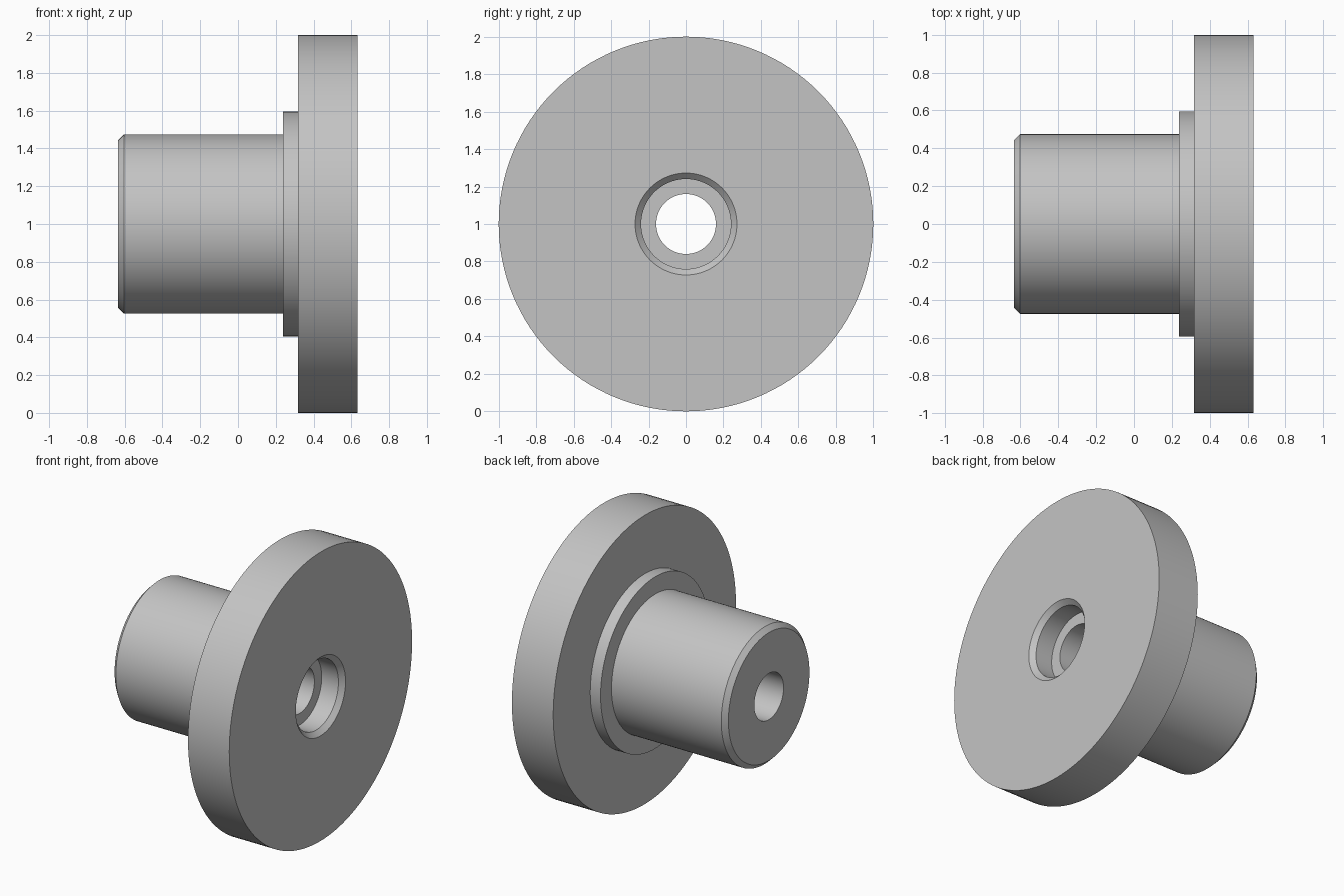
import bpy, bmesh, math
from mathutils import Vector

cube = bpy.data.objects.get("Cube")
if cube:
    bpy.data.objects.remove(cube, do_unlink=True)

# Plain grey metal
metal = bpy.data.materials.new("grey metal")
metal.use_nodes = True
grey = (0.55, 0.55, 0.55, 1)
metal.diffuse_color = grey
metal.node_tree.nodes["Principled BSDF"].inputs["Base Color"].default_value = grey

# Main dimensions along the axis and radii
LEFT, RIGHT = -0.635, 0.633
COLLAR, FLANGE = 0.238, 0.317
SHAFT_R, COLLAR_R, FLANGE_R = 0.475, 0.595, 1.0
BORE_R, SEAT_R = 0.16, 0.24
CHAMFER = 0.032
SEAT_DEPTH = 0.16

# Closed half section (x, radius): outside first, then back through the bore
section = [
    (LEFT, BORE_R),
    (LEFT, SHAFT_R - CHAMFER),
    (LEFT + CHAMFER, SHAFT_R),
    (COLLAR, SHAFT_R),
    (COLLAR, COLLAR_R),
    (FLANGE, COLLAR_R),
    (FLANGE, FLANGE_R),
    (RIGHT, FLANGE_R),
    (RIGHT, SEAT_R + CHAMFER),
    (RIGHT - CHAMFER, SEAT_R),
    (RIGHT - SEAT_DEPTH, SEAT_R),
    (RIGHT - SEAT_DEPTH, BORE_R),
]


def revolve(name, profile, steps=128):
    """Spin a closed profile around the horizontal axis at z = 1."""
    bm = bmesh.new()
    verts = [bm.verts.new((x, 0, 1 + r)) for x, r in profile]
    edges = [bm.edges.new((a, b)) for a, b in zip(verts, verts[1:] + verts[:1])]
    bmesh.ops.spin(bm, geom=verts + edges, cent=Vector((0, 0, 1)),
                   axis=Vector((1, 0, 0)), angle=math.tau, steps=steps)
    bmesh.ops.remove_doubles(bm, verts=bm.verts, dist=1e-4)
    bmesh.ops.recalc_face_normals(bm, faces=bm.faces)
    mesh = bpy.data.meshes.new(name)
    bm.to_mesh(mesh)
    bm.free()
    mesh.materials.append(metal)
    obj = bpy.data.objects.new(name, mesh)
    bpy.context.collection.objects.link(obj)
    return obj


# Flanged bushing with collar, chamfered hub and counterbored hole
bushing = revolve("flanged_bushing", section)
bpy.ops.object.select_all(action="DESELECT")
bushing.select_set(True)
bpy.context.view_layer.objects.active = bushing
bpy.ops.object.shade_smooth_by_angle(angle=math.radians(30))
